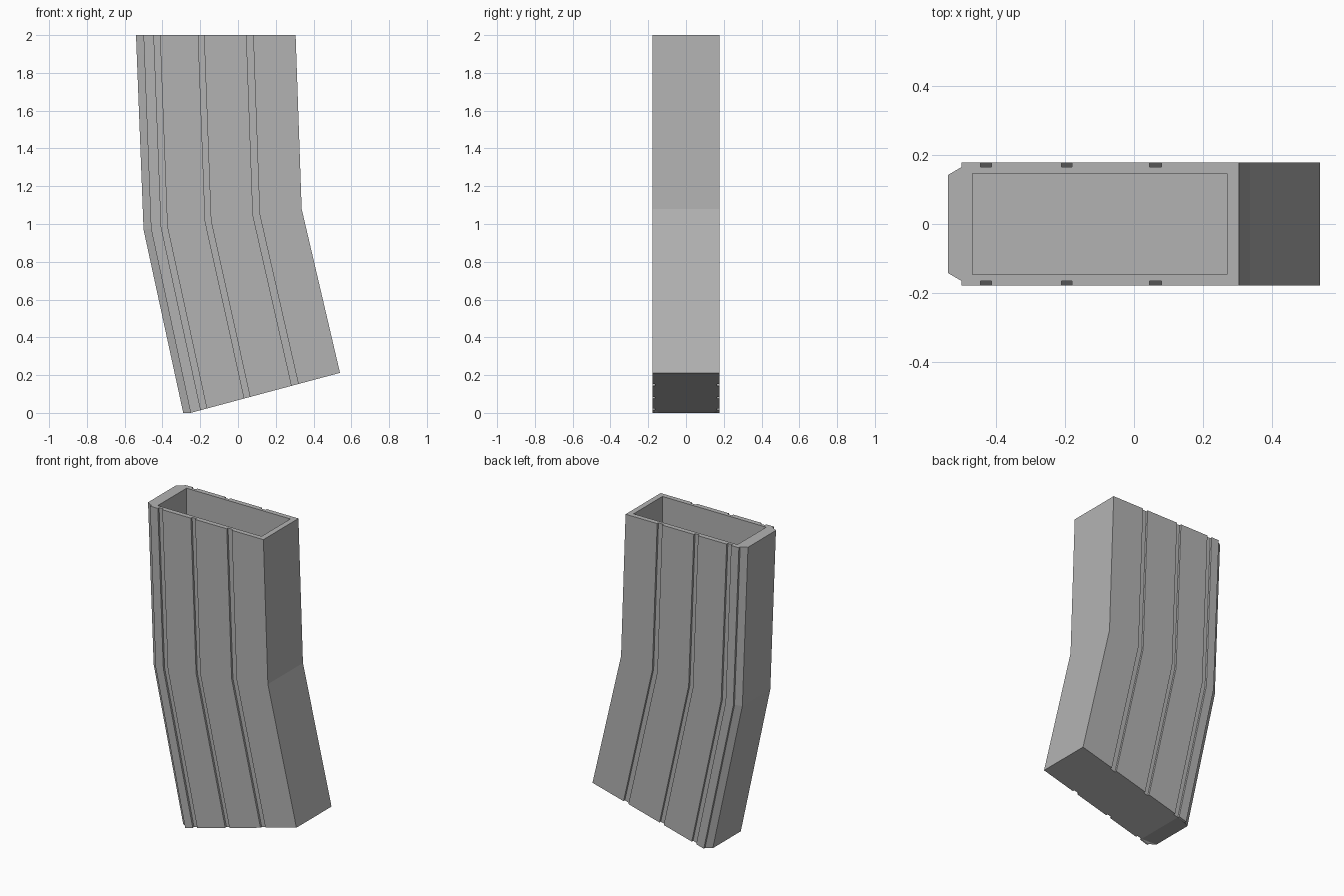
import bpy, bmesh

old = bpy.data.objects.get("Cube")
if old:
    bpy.data.objects.remove(old, do_unlink=True)

# One flat grey for the whole shell
grey = bpy.data.materials.new("mid_grey")
grey.use_nodes = True
colour = (0.45, 0.45, 0.45, 1)
grey.diffuse_color = colour
grey.node_tree.nodes["Principled BSDF"].inputs["Base Color"].default_value = colour

HALF, GROOVE = 0.178, 0.165
LIP = 0.047                       # share of the width taken by the chamfered spine
GROOVES = [(0.112, 0.150), (0.390, 0.426), (0.692, 0.734)]

# Half cross-section: (share of width, half depth), spine to flat edge
side = [(0, 0.142), (LIP, GROOVE), (LIP, HALF)]
for a, b in GROOVES:
    side += [(a, HALF), (a, GROOVE), (b, GROOVE), (b, HALF)]
side.append((1, HALF))
section = [(t, -d) for t, d in side] + [(t, d) for t, d in reversed(side)]

# Stations, bottom to top: x and z of the spine and of the flat edge
STATIONS = [(-0.29, 0.54, 0, 0.212), (-0.50, 0.337, 0.97, 1.08), (-0.54, 0.305, 2, 2)]


def ring(bm, station):
    x0, x1, z0, z1 = station
    start = LIP if z0 == 0 else 0     # the spine is cut level at the bottom
    verts = []
    for t, y in section:
        k = max(0, (t - start) / (1 - start))
        verts.append(bm.verts.new((x0 + (x1 - x0) * t, y, z0 + (z1 - z0) * k)))
    return verts


def rectangle(bm, z):
    return [bm.verts.new((x, y, z)) for x, y in
            ((-0.468, -0.146), (0.27, -0.146), (0.27, 0.146), (-0.468, 0.146))]


def skin(bm, lower, upper):
    n = len(lower)
    for i in range(n):
        j = (i + 1) % n
        bm.faces.new((lower[i], lower[j], upper[j], upper[i]))


def loop_edges(bm, verts):
    return [bm.edges.get((v, verts[i - 1])) for i, v in enumerate(verts)]


bm = bmesh.new()

# Bent grooved outer wall
rings = [ring(bm, s) for s in STATIONS]
for low, high in zip(rings, rings[1:]):
    skin(bm, low, high)

# Closed bottom: level spine end and sloping base
bottom = rings[0]
bmesh.ops.triangle_fill(bm, edges=loop_edges(bm, bottom), use_beauty=True)

# Open cavity with a level floor
floor, mouth = rectangle(bm, 1.65), rectangle(bm, 2)
skin(bm, floor, mouth)
bm.faces.new(floor)

# Flat rim between the outer wall and the mouth
bmesh.ops.triangle_fill(bm, edges=loop_edges(bm, rings[-1]) + loop_edges(bm, mouth),
                        use_beauty=True)
bmesh.ops.recalc_face_normals(bm, faces=bm.faces)

mesh = bpy.data.meshes.new("curved_box_shell")
bm.to_mesh(mesh)
bm.free()
mesh.materials.append(grey)
shell = bpy.data.objects.new("curved_box_shell", mesh)
bpy.context.collection.objects.link(shell)
